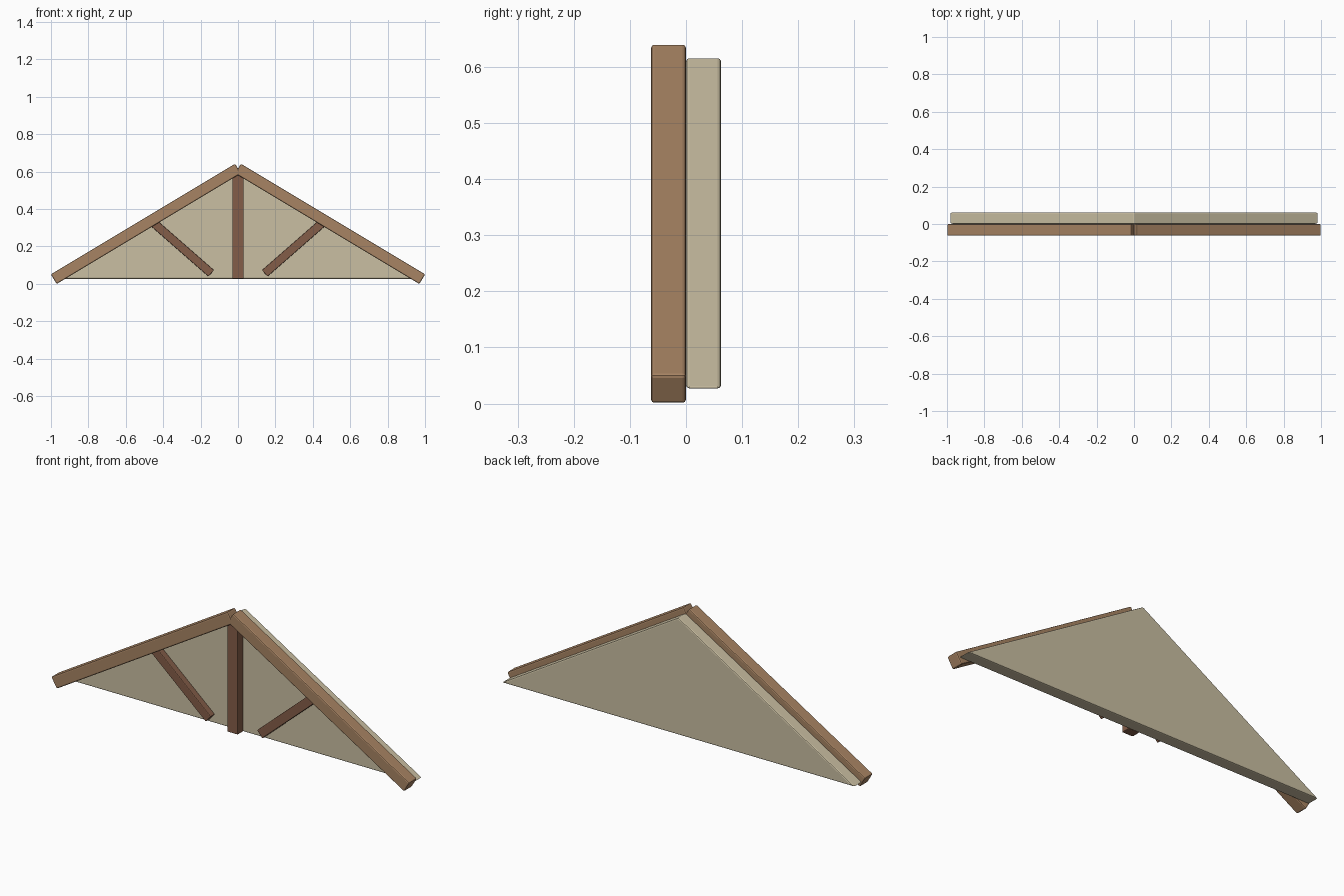
import bpy, bmesh, math
from mathutils import Vector

cube = bpy.data.objects.get("Cube")
if cube:
    bpy.data.objects.remove(cube, do_unlink=True)


def material(name, rgb):
    m = bpy.data.materials.new(name)
    m.use_nodes = True
    m.diffuse_color = (*rgb, 1)
    m.node_tree.nodes["Principled BSDF"].inputs["Base Color"].default_value = (*rgb, 1)
    return m


oak = material("light_oak", (0.39, 0.23, 0.125))
walnut = material("dark_walnut", (0.23, 0.11, 0.065))
plaster = material("cream_plaster", (0.59, 0.52, 0.36))


def prism(name, outline, y0, y1, mat, bevel):
    """Extrude an x-z outline from y0 to y1 and soften its edges."""
    bm = bmesh.new()
    face = bm.faces.new([bm.verts.new((x, y0, z)) for x, z in outline])
    new = bmesh.ops.extrude_face_region(bm, geom=[face])["geom"]
    moved = [v for v in new if isinstance(v, bmesh.types.BMVert)]
    bmesh.ops.translate(bm, verts=moved, vec=(0, y1 - y0, 0))
    bmesh.ops.recalc_face_normals(bm, faces=bm.faces)
    mesh = bpy.data.meshes.new(name)
    bm.to_mesh(mesh)
    bm.free()
    mesh.materials.append(mat)
    obj = bpy.data.objects.new(name, mesh)
    bpy.context.collection.objects.link(obj)
    mod = obj.modifiers.new("soft_edges", "BEVEL")
    mod.width = bevel
    mod.segments = 2
    mod.limit_method = "ANGLE"
    return obj


def beam(name, start, end, width, depth, mat, bevel):
    """Square timber between two x-z points, standing out from the panel."""
    a, b = Vector(start), Vector(end)
    d = (b - a).normalized()
    n = Vector((-d.y, d.x)) * width / 2
    return prism(name, [a - n, b - n, b + n, a + n], -depth, 0, mat, bevel)


# Gable infill panel
prism("gable_panel", [(-0.985, 0.027), (0.985, 0.027), (0, 0.617)], 0, 0.0625, plaster, 0.006)

# Central post
beam("king_post", (0, 0.028), (0, 0.59), 0.06, 0.045, walnut, 0.004)

# Sloping rafters and diagonal struts on both sides
for side, s in (("right", -1), ("left", 1)):
    beam(side + "_rafter", (s * 0.985, 0.025), (0, 0.616), 0.06, 0.0625, oak, 0.006)
    beam(side + "_strut", (s * 0.143, 0.056), (s * 0.447, 0.322), 0.045, 0.033, walnut, 0.004)
